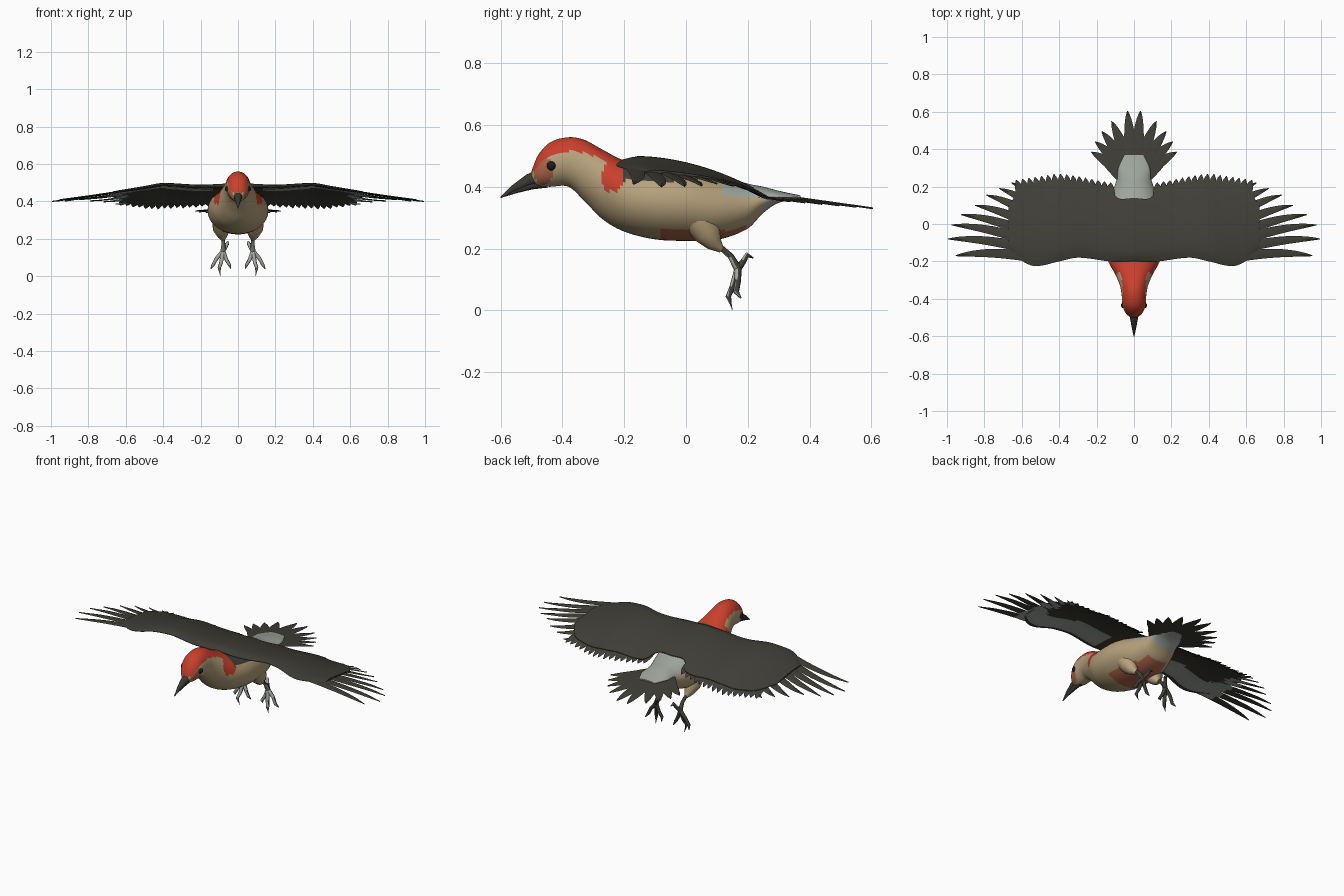
import bpy, bmesh, math
from mathutils import Vector

if "Cube" in bpy.data.objects:
    bpy.data.objects.remove(bpy.data.objects["Cube"])


def material(name, rgb):
    m = bpy.data.materials.new(name)
    m.diffuse_color = (*rgb, 1)
    m.use_nodes = True
    node = m.node_tree.nodes["Principled BSDF"]
    node.inputs["Base Color"].default_value = (*rgb, 1)
    node.inputs["Roughness"].default_value = 0.8
    return m


TAN = material("tan_plumage", (0.47, 0.36, 0.2))
RED = material("red_plumage", (0.58, 0.05, 0.025))
RUST = material("rust_plumage", (0.42, 0.13, 0.07))
DARK = material("dark_feather", (0.05, 0.048, 0.037))
GREY = material("pale_grey", (0.36, 0.39, 0.35))
HORN = material("dark_horn", (0.045, 0.04, 0.034))
EYE = material("eye_black", (0.012, 0.012, 0.012))


def sample(table, t):
    """Smoothly interpolate the rows of a table keyed by their first column."""
    t = min(max(t, table[0][0]), table[-1][0])
    i = next(k for k in range(len(table) - 1) if t <= table[k + 1][0])

    def slope(k, c):
        a, b = table[max(k - 1, 0)], table[min(k + 1, len(table) - 1)]
        return (b[c] - a[c]) / (b[0] - a[0])

    p, q = table[i], table[i + 1]
    h = q[0] - p[0]
    u = (t - p[0]) / h
    out = []
    for c in range(1, len(p)):
        out.append(p[c] * (1 + 2 * u) * (1 - u) ** 2 + q[c] * u * u * (3 - 2 * u)
                   + h * slope(i, c) * u * (1 - u) ** 2 - h * slope(i + 1, c) * u * u * (1 - u))
    return out if len(out) > 1 else out[0]


def loft(bm, rings, start=True, end=True):
    rows = [[bm.verts.new(p) for p in ring] for ring in rings]
    for a, b in zip(rows, rows[1:]):
        for j in range(len(a)):
            k = (j + 1) % len(a)
            bm.faces.new((a[j], a[k], b[k], b[j]))
    if start:
        bm.faces.new(rows[0][::-1])
    if end:
        bm.faces.new(rows[-1])


def finish(name, bm, mats, rule=None, mirror=False, angle=50):
    bmesh.ops.recalc_face_normals(bm, faces=bm.faces)
    if rule:
        for f in bm.faces:
            f.material_index = mats.index(rule(f.calc_center_median(), f.normal))
    me = bpy.data.meshes.new(name)
    bm.to_mesh(me)
    bm.free()
    ob = bpy.data.objects.new(name, me)
    bpy.context.collection.objects.link(ob)
    for m in mats:
        me.materials.append(m)
    bpy.ops.object.select_all(action="DESELECT")
    ob.select_set(True)
    bpy.context.view_layer.objects.active = ob
    bpy.ops.object.shade_smooth_by_angle(angle=math.radians(angle))
    if mirror:
        ob.modifiers.new("Mirror", "MIRROR")
    return ob


def tube(bm, points, radii, sides=8):
    pts = [Vector(p) for p in points]
    rings = []
    for i, p in enumerate(pts):
        d = pts[min(i + 1, len(pts) - 1)] - pts[max(i - 1, 0)]
        q = d.to_track_quat("Z", "Y")
        rings.append([p + q @ Vector((math.cos(a), math.sin(a), 0)) * radii[i]
                      for a in (math.tau * k / sides for k in range(sides))])
    loft(bm, rings)


def feather(bm, base, ctrl, tip, width, height, blunt):
    """Thin diamond-section blade along a bent path, laid on a height function."""
    base, ctrl, tip = Vector(base), Vector(ctrl), Vector(tip)
    rings, n = [], 14
    for i in range(n + 1):
        t = i / n
        p = base * (1 - t) ** 2 + ctrl * 2 * t * (1 - t) + tip * t * t
        d = ((ctrl - base) * (1 - t) + (tip - ctrl) * t).normalized()
        w = Vector((-d.y, d.x)) * max(width * (1 - t ** blunt) ** 0.7, 0.002)
        rings.append([(q.x, q.y, height(q.x, q.y) + dz)
                      for q, dz in ((p - w, 0), (p, 0.004), (p + w, 0), (p, -0.002))])
    loft(bm, rings)


# Body: rows of y, top, bottom, half width
BODY = [(-0.5, 0.45, 0.415, 0.018), (-0.48, 0.5, 0.402, 0.042), (-0.44, 0.543, 0.4, 0.06),
        (-0.38, 0.56, 0.4, 0.066), (-0.33, 0.552, 0.355, 0.075), (-0.27, 0.52, 0.295, 0.1),
        (-0.2, 0.486, 0.255, 0.137), (-0.1, 0.48, 0.23, 0.16), (0, 0.47, 0.225, 0.16),
        (0.1, 0.44, 0.228, 0.14), (0.2, 0.41, 0.265, 0.105), (0.25, 0.4, 0.315, 0.09),
        (0.3, 0.387, 0.348, 0.084), (0.37, 0.372, 0.358, 0.05)]
CAP = [(-0.5, 0.44), (-0.46, 0.485), (-0.42, 0.505), (-0.36, 0.515), (-0.3, 0.5), (-0.2, 0.45)]


def in_oval(p, y, z, ry, rz):
    return ((p.y - y) / ry) ** 2 + ((p.z - z) / rz) ** 2 < 1


def body_colour(p, n):
    if p.y < -0.2 and (p.z > sample(CAP, p.y) or in_oval(p, -0.24, 0.43, 0.035, 0.045)):
        return RED
    if in_oval(p, -0.462, 0.45, 0.03, 0.045) or (n.z < -0.8 and -0.08 < p.y < 0.2):
        return RUST
    if p.y > 0.25 or (p.y > 0.12 and n.z > 0.45):
        return GREY
    return DARK if -0.2 < p.y and p.z > 0.42 and n.z > 0.4 else TAN


bm = bmesh.new()
rings = []
for i in range(101):
    y = BODY[0][0] + (BODY[-1][0] - BODY[0][0]) * i / 100
    top, bot, w = sample(BODY, y)
    rings.append([(w * math.cos(a), y, (top + bot) / 2 + (top - bot) / 2 * math.sin(a))
                  for a in (math.tau * k / 48 for k in range(48))])
loft(bm, rings)
finish("body", bm, [TAN, RED, RUST, GREY, DARK], body_colour)

# Beak halves and eyes
for name, pts, radii in (
        ("upper_beak", ((0, -0.465, 0.433), (0, -0.51, 0.42), (0, -0.56, 0.393), (0, -0.6, 0.364)),
         (0.028, 0.02, 0.011, 0.002)),
        ("lower_beak", ((0, -0.45, 0.415), (0, -0.5, 0.406), (0, -0.55, 0.388), (0, -0.585, 0.37)),
         (0.018, 0.015, 0.009, 0.002))):
    bm = bmesh.new()
    tube(bm, pts, radii, 12)
    finish(name, bm, [HORN])
bm = bmesh.new()
bmesh.ops.create_uvsphere(bm, u_segments=16, v_segments=10, radius=0.016)
bmesh.ops.translate(bm, verts=bm.verts, vec=(0.054, -0.435, 0.468))
finish("eyes", bm, [EYE], mirror=True)

# Wings: arched sheet from the spine to the wrist
ARCH = [(0, 0.5), (0.2, 0.492), (0.4, 0.5), (0.5, 0.483), (0.6, 0.467), (0.8, 0.437), (1, 0.41)]
EDGES = [(0, -0.2, 0.14), (0.09, -0.2, 0.14), (0.13, -0.2, 0.2), (0.3, -0.18, 0.21),
         (0.4, -0.2, 0.22), (0.53, -0.225, 0.21), (0.61, -0.19, 0.18), (0.67, -0.13, 0.1)]


def wing_height(x, y):
    flat = 1 - 0.75 * min(max((x - 0.45) / 0.4, 0), 1)
    return sample(ARCH, x) - 0.12 * flat * (max(y + 0.18, 0) / 0.43) ** 2


def wing_colour(p, n):
    lead = sample(EDGES, p.x)[0]
    return GREY if n.z < -0.3 and p.x > 0.13 and lead + 0.015 < p.y < lead + 0.17 else DARK


bm = bmesh.new()
rings = []
for i in range(41):
    x = 0.67 * i / 40
    lead, trail = sample(EDGES, x)
    upper, lower = [], []
    for k in range(17):
        s = k / 16
        y = lead + (trail - lead) * s
        z = wing_height(x, y)
        thick = 0.004 + 0.032 * (1 - s) * (1 - x)
        nose = max(1 - s * 6, 0) ** 2 * thick * 0.45
        upper.append((x, y, z - nose))
        lower.append((x, y, z - thick + nose))
    rings.append(upper + lower[::-1])
loft(bm, rings, start=False)
finish("wings", bm, [DARK, GREY], wing_colour, mirror=True)

# Long flight feathers spread like fingers
FINGERS = [(0.955, -0.17), (0.995, -0.08), (0.975, -0.005), (0.925, 0.05),
           (0.85, 0.1), (0.79, 0.155), (0.72, 0.19), (0.655, 0.22)]
bm = bmesh.new()
for i, tip in enumerate(FINGERS):
    base = Vector((0.48 - 0.01 * i, -0.19 + 0.03 * i))
    end = Vector(tip)
    side = (end - base).normalized()
    ctrl = base.lerp(end, 0.55) + Vector((-side.y, side.x)) * 0.045
    feather(bm, base, ctrl, end, 0.028,
            lambda x, y: wing_height(x, y) - 0.008 - 0.002 * (i % 2), 2.5)
finish("finger_feathers", bm, [DARK, GREY],
       lambda p, n: GREY if n.z < 0 and 0.6 < p.x < 0.7 else DARK, mirror=True, angle=30)

# Short flight feathers scallop the trailing edge
TRAIL = [(0.12, 0.22), (0.2, 0.235), (0.3, 0.255), (0.4, 0.268), (0.5, 0.255), (0.63, 0.235)]
bm = bmesh.new()
count = 16
for i in range(count):
    x = 0.125 + 0.505 * i / (count - 1)
    base = (x * 0.85 + 0.02, 0.0)
    tip = (x, sample(TRAIL, x))
    feather(bm, base, ((base[0] + tip[0]) / 2, 0.13), tip, 0.026,
            lambda x, y: wing_height(x, y) - 0.006 - 0.003 * (i % 2), 6)
finish("trailing_feathers", bm, [DARK], mirror=True, angle=30)

# Tail fan
bm = bmesh.new()
for i, tip in enumerate([(0.035, 0.605), (0.12, 0.55), (0.172, 0.495),
                         (0.207, 0.44), (0.228, 0.385), (0.17, 0.335)]):
    base = (0.01 + 0.008 * i, 0.27 - 0.005 * i)
    ctrl = (0.4 * tip[0] + 0.6 * base[0], 0.55 * tip[1] + 0.45 * base[1])
    feather(bm, base, ctrl, tip, 0.036,
            lambda x, y: 0.372 - 0.14 * (y - 0.3) - 0.003 * i, 2.5)
finish("tail_feathers", bm, [DARK], mirror=True, angle=30)

# Thighs, shanks and toes
bm = bmesh.new()
tube(bm, ((0.085, 0.03, 0.31), (0.088, 0.07, 0.25), (0.083, 0.09, 0.218), (0.08, 0.115, 0.195)),
     (0.055, 0.046, 0.028, 0.01), 16)
finish("thighs", bm, [TAN], mirror=True)
ankle = (0.08, 0.168, 0.135)
bm = bmesh.new()
tube(bm, ((0.08, 0.105, 0.21), (0.078, 0.145, 0.175), ankle, (0.081, 0.165, 0.11)),
     (0.009, 0.01, 0.014, 0.008))
for path in (((0.09, 0.15, 0.075), (0.1, 0.137, 0.045), (0.095, 0.15, 0.003)),
             ((0.115, 0.168, 0.095), (0.134, 0.163, 0.06), (0.145, 0.178, 0.04)),
             ((0.063, 0.165, 0.09), (0.045, 0.162, 0.06), (0.038, 0.176, 0.04)),
             ((0.065, 0.185, 0.158), (0.055, 0.198, 0.18), (0.05, 0.217, 0.17))):
    tube(bm, (ankle, *path), (0.012, 0.01, 0.009, 0.002))
finish("legs_and_toes", bm, [DARK, GREY],
       lambda p, n: GREY if n.y < -0.3 else DARK, mirror=True)
